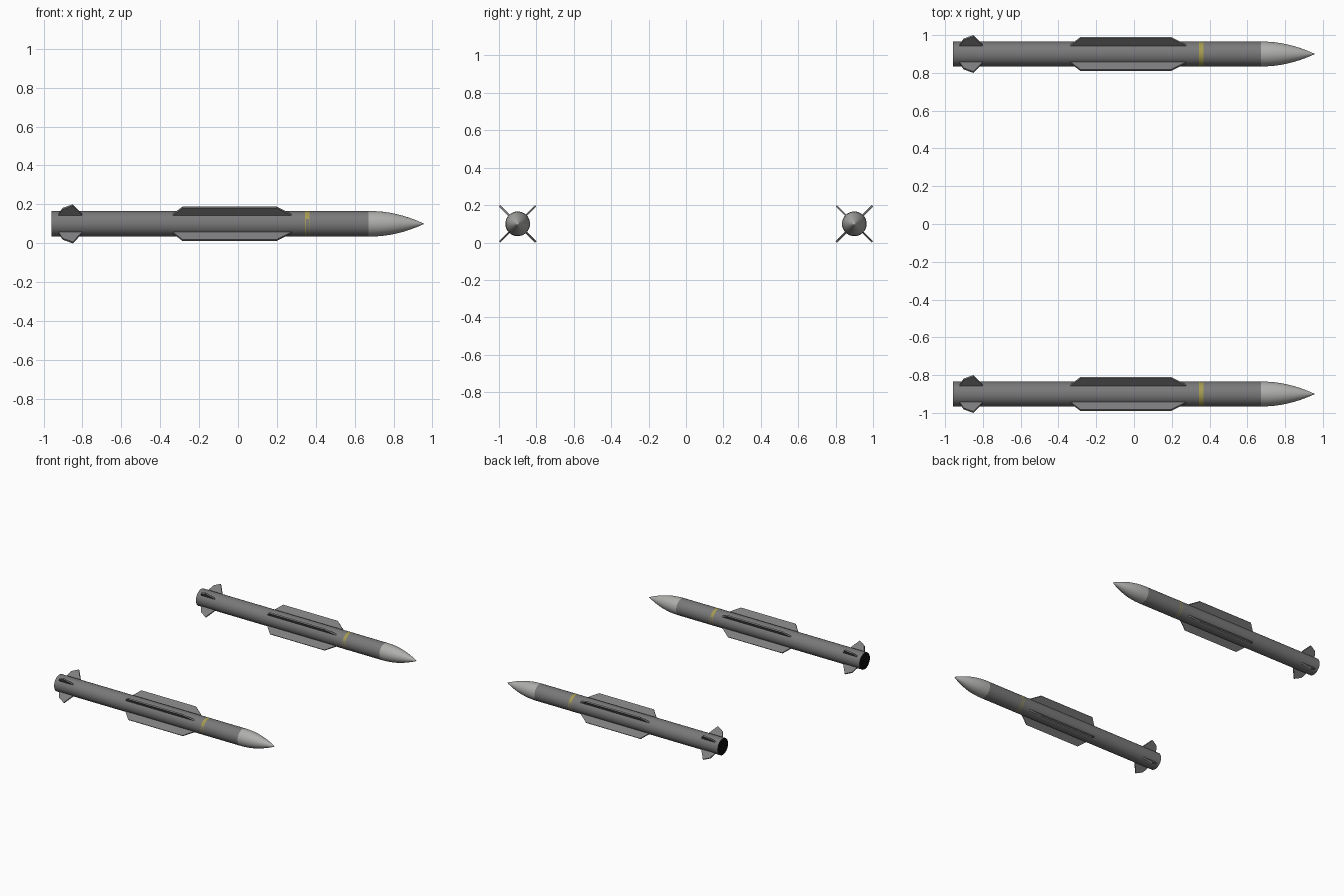
import bpy, bmesh, math
from mathutils import Vector

if "Cube" in bpy.data.objects:
    bpy.data.objects.remove(bpy.data.objects["Cube"])

def mat(name, r, g, b):
    m = bpy.data.materials.new(name)
    m.diffuse_color = (r, g, b, 1)
    m.use_nodes = True
    m.node_tree.nodes["Principled BSDF"].inputs["Base Color"].default_value = m.diffuse_color
    return m

GREY = mat("body grey", 0.19, 0.19, 0.195)
FIN = mat("fin grey", 0.21, 0.21, 0.215)
LIGHT = mat("nose light grey", 0.43, 0.43, 0.42)
YELLOW = mat("band yellow", 0.38, 0.33, 0.08)
BLACK = mat("exhaust black", 0.004, 0.004, 0.004)

R, Z, SEG = 0.066, 0.1, 32

def finish(bm, name, y, mats):
    bmesh.ops.recalc_face_normals(bm, faces=bm.faces)
    me = bpy.data.meshes.new(name)
    bm.to_mesh(me)
    bm.free()
    for m in mats:
        me.materials.append(m)
    ob = bpy.data.objects.new(name, me)
    ob.location = (0, y, Z)
    bpy.context.collection.objects.link(ob)
    return ob

def lathe(name, y, profile, mats, rule=None):
    """Revolve (x, radius) points about the long axis."""
    bm = bmesh.new()
    rings = []
    for x, r in profile:
        if r == 0:
            rings.append([bm.verts.new((x, 0, 0))] * SEG)
        else:
            rings.append([bm.verts.new((x, r * math.cos(a), r * math.sin(a)))
                          for a in (2 * math.pi * i / SEG for i in range(SEG))])
    for a, b in zip(rings, rings[1:]):
        for i in range(SEG):
            j = (i + 1) % SEG
            quad = list(dict.fromkeys((a[i], a[j], b[j], b[i])))
            f = bm.faces.new(quad)
            f.smooth = True
            if rule:
                f.material_index = rule(f.calc_center_median())
    # flat, sharp end caps
    for f in bm.faces:
        f.normal_update()
        if abs(f.normal.x) > 0.95:
            f.smooth = False
    for e in bm.edges:
        if len(e.link_faces) == 2 and e.calc_face_angle(0) > 0.6:
            e.smooth = False
    return finish(bm, name, y, mats)

def fin_set(name, y, outline, thick):
    """Four flat plates in an X, outline given as (x, radial distance)."""
    bm = bmesh.new()
    for k in range(4):
        a = math.radians(45 + 90 * k)
        out = Vector((0, math.cos(a), math.sin(a)))
        side = Vector((0, -math.sin(a), math.cos(a))) * thick / 2
        lo, hi = ([bm.verts.new(Vector((x, 0, 0)) + out * r + side * s)
                   for x, r in outline] for s in (-1, 1))
        bm.faces.new(lo[::-1])
        bm.faces.new(hi)
        n = len(outline)
        for i in range(n):
            j = (i + 1) % n
            bm.faces.new((lo[i], lo[j], hi[j], hi[i]))
    return finish(bm, name, y, [FIN])

WING = [(-0.345, 0.055), (-0.335, 0.066), (-0.285, 0.12), (0.198, 0.12),
        (0.275, 0.066), (0.285, 0.055)]
TAIL = [(-0.926, 0.055), (-0.923, 0.066), (-0.902, 0.11), (-0.85, 0.1365),
        (-0.805, 0.072), (-0.798, 0.055)]

NOSE0, TIP = 0.672, 0.958
nose = [(NOSE0 + (TIP - NOSE0) * t, R * (1 - t ** 2.05))
        for t in (0, 0.12, 0.25, 0.38, 0.5, 0.62, 0.74, 0.86, 0.94)] + [(TIP, 0)]

for side, y in (("left", 0.9), ("right", -0.9)):
    # tube, with the black exhaust face at the tail
    lathe(side + "_body", y, [(-0.958, 0), (-0.958, R), (NOSE0, R)],
          [GREY, BLACK], lambda c: int(c.x < -0.95))
    # rounded nose cone
    lathe(side + "_nose_cone", y, nose, [LIGHT])
    # marking band: thin rings all round, filled on the upper side
    rb = R + 0.0005
    lathe(side + "_marking_band", y,
          [(0.345, rb), (0.350, rb), (0.364, rb), (0.369, rb)],
          [GREY, YELLOW],
          lambda c: int(c.z > 0.35 * R or not 0.352 < c.x < 0.362))
    # long mid wings and small tail fins
    fin_set(side + "_mid_wings", y, WING, 0.011)
    fin_set(side + "_tail_fins", y, TAIL, 0.011)
